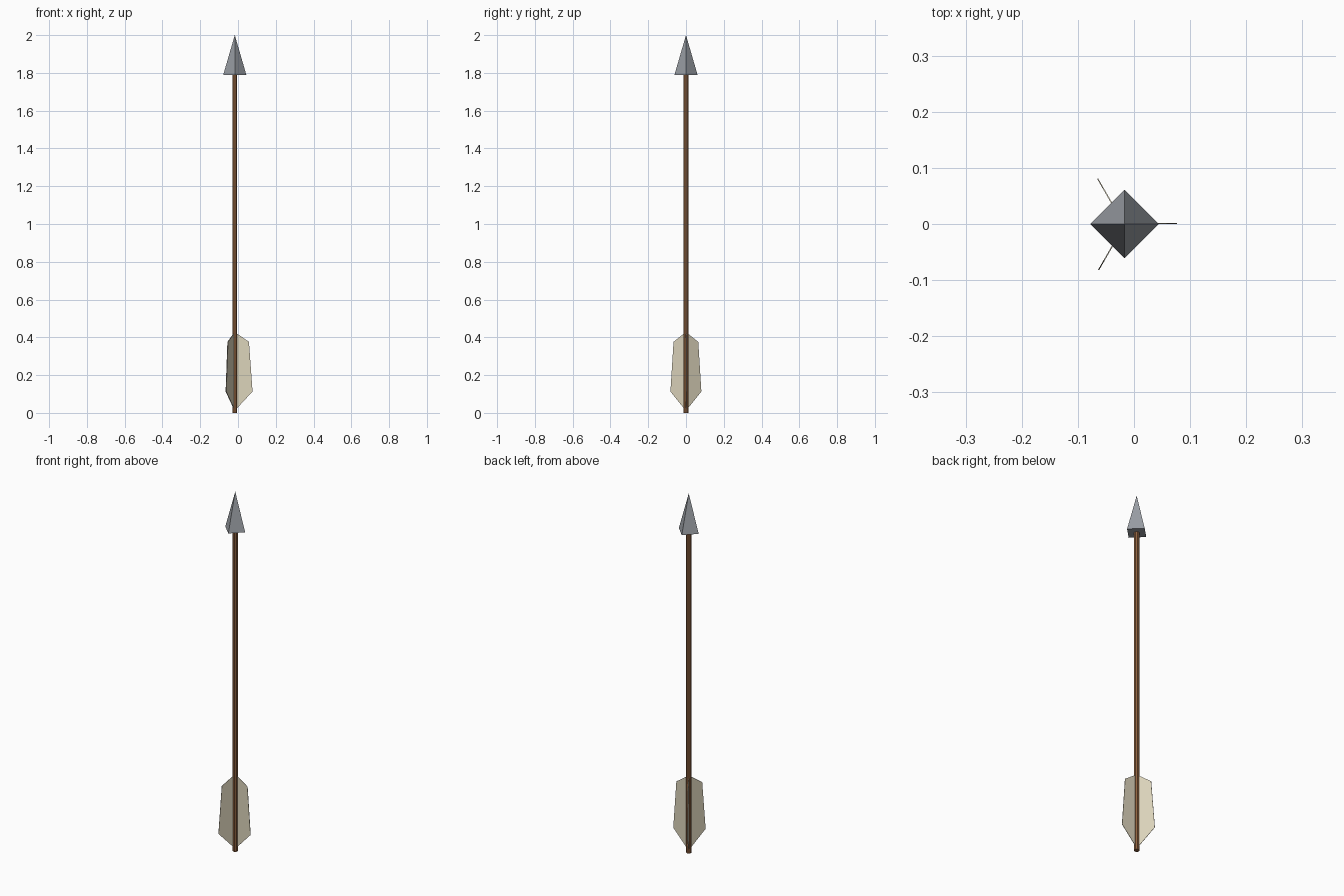
import bpy, bmesh, math
from mathutils import Matrix

if "Cube" in bpy.data.objects:
    bpy.data.objects.remove(bpy.data.objects["Cube"])

AXIS_X = -0.017  # arrow axis; three vanes make the bounds lopsided


def material(name, rgb):
    m = bpy.data.materials.new(name)
    m.diffuse_color = (*rgb, 1)
    m.use_nodes = True
    m.node_tree.nodes["Principled BSDF"].inputs["Base Color"].default_value = m.diffuse_color
    return m


wood = material("wood", (0.27, 0.12, 0.05))
steel = material("steel", (0.32, 0.34, 0.37))
feather = material("feather", (0.72, 0.66, 0.50))


def finish(bm, name, mat):
    bmesh.ops.recalc_face_normals(bm, faces=bm.faces)
    mesh = bpy.data.meshes.new(name)
    bm.to_mesh(mesh)
    bm.free()
    ob = bpy.data.objects.new(name, mesh)
    ob.data.materials.append(mat)
    bpy.context.collection.objects.link(ob)
    return ob


def cone(name, sides, r1, r2, z0, z1, turn, mat):
    bm = bmesh.new()
    bmesh.ops.create_cone(
        bm, cap_ends=True, segments=sides, radius1=r1, radius2=r2, depth=z1 - z0,
        matrix=Matrix.Translation((AXIS_X, 0, (z0 + z1) / 2)) @ Matrix.Rotation(turn, 4, 'Z'))
    bmesh.ops.remove_doubles(bm, verts=bm.verts, dist=1e-5)
    return finish(bm, name, mat)


# Shaft and four-sided head
cone("shaft", 8, 0.014, 0.014, 0, 1.80, math.pi / 8, wood)
cone("arrow_head", 4, 0.061, 0, 1.79, 2.0, 0, steel)

# Three thin feather vanes, profile given as (radius, height)
PROFILE = [(0.003, 0.015), (0.094, 0.113), (0.075, 0.376), (0.014, 0.418), (0.003, 0.418)]
THICK = 0.002
for i in range(3):
    bm = bmesh.new()
    face = bm.faces.new([bm.verts.new((r, 0, z)) for r, z in PROFILE])
    ext = bmesh.ops.extrude_face_region(bm, geom=[face], use_keep_orig=True)
    top = [g for g in ext["geom"] if isinstance(g, bmesh.types.BMVert)]
    bmesh.ops.translate(bm, verts=top, vec=(0, THICK, 0))
    bm.transform(Matrix.Translation((AXIS_X, 0, 0)) @ Matrix.Rotation(i * math.tau / 3, 4, 'Z'))
    finish(bm, f"feather_vane_{i + 1}", feather)
